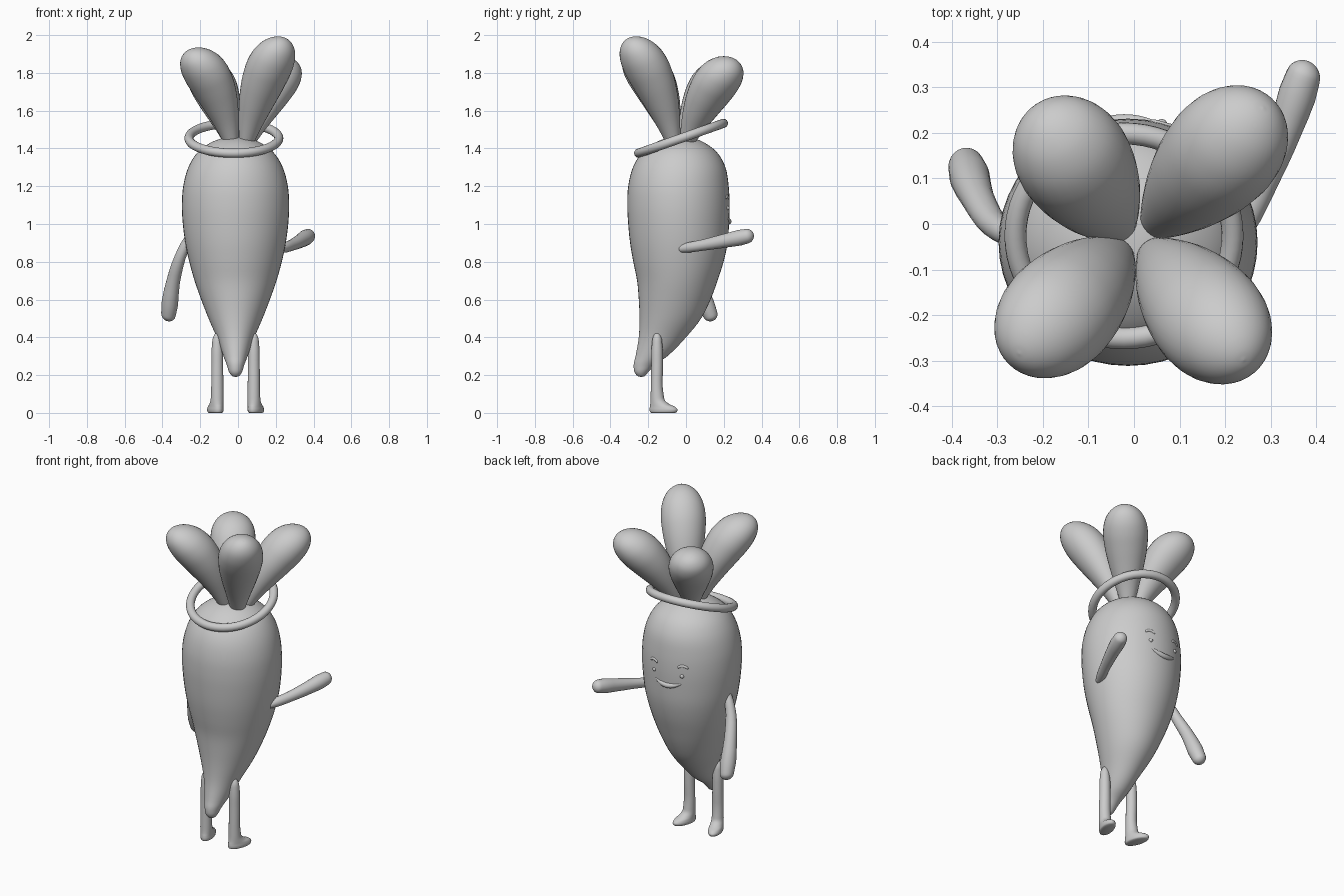
import bpy, bmesh
from math import sin, cos, pi, radians, sqrt, dist
from mathutils import Vector

if "Cube" in bpy.data.objects:
    bpy.data.objects.remove(bpy.data.objects["Cube"])


def smooth_rows(st, sub):
    """Cubic interpolation of stations, paced by their true spacing."""
    k = [0.0]
    for a, b in zip(st, st[1:]):
        k.append(k[-1] + max(dist(a, b), 1e-4))
    last = len(st) - 1

    def slope(i, j):
        if i in (0, last):
            m = 1 if i == 0 else last
            return (st[m][j] - st[m-1][j])/(k[m] - k[m-1])
        h0, h1 = k[i] - k[i-1], k[i+1] - k[i]
        d0, d1 = (st[i][j] - st[i-1][j])/h0, (st[i+1][j] - st[i][j])/h1
        return (d0*h1 + d1*h0)/(h0 + h1)

    rows = []
    for i in range(last):
        h = k[i+1] - k[i]
        for n in range(sub):
            t = n/sub
            rows.append([(2*t**3 - 3*t*t + 1)*st[i][j] + (t**3 - 2*t*t + t)*h*slope(i, j)
                         + (3*t*t - 2*t**3)*st[i+1][j] + (t**3 - t*t)*h*slope(i+1, j)
                         for j in range(5)])
    return rows + [list(st[-1])]


def loft(name, stations, u, v, sides=32, sub=4):
    """Skin elliptical rings (x, y, z, ru, rv) lying in the u-v plane."""
    bm = bmesh.new()
    rings = []
    for x, y, z, ru, rv in smooth_rows(stations, sub):
        ru, rv = max(ru, 0.001), max(rv, 0.001)
        rings.append([bm.verts.new(Vector((x, y, z)) + u*ru*cos(2*pi*k/sides) + v*rv*sin(2*pi*k/sides))
                      for k in range(sides)])
    for a, b in zip(rings, rings[1:]):
        for k in range(sides):
            n = (k + 1) % sides
            bm.faces.new((a[k], a[n], b[n], b[k]))
    bm.faces.new(rings[0])
    bm.faces.new(rings[-1])
    bmesh.ops.recalc_face_normals(bm, faces=bm.faces)
    me = bpy.data.meshes.new(name)
    bm.to_mesh(me)
    bm.free()
    ob = bpy.data.objects.new(name, me)
    bpy.context.collection.objects.link(ob)
    smooth(ob)


def smooth(ob):
    for p in ob.data.polygons:
        p.use_smooth = True


def limb(name, pts, sides=20):
    """Round-ended tapered tube through (x, y, z, r) points."""
    axis = (Vector(pts[-1][:3]) - Vector(pts[0][:3])).normalized()
    u = axis.orthogonal().normalized()
    v = axis.cross(u)
    st = []

    def dome(p, q, angles):
        d = (Vector(p[:3]) - Vector(q[:3])).normalized()
        for a in angles:
            c = Vector(p[:3]) + d*p[3]*sin(radians(a))
            r = p[3]*cos(radians(a))
            st.append((*c, r, r))

    dome(pts[0], pts[1], (90, 75, 50, 25))
    st += [(*p, p[3]) for p in pts]
    dome(pts[-1], pts[-2], (25, 50, 75, 90))
    loft(name, st, u, v, sides, 3)


X, Y = Vector((1, 0, 0)), Vector((0, 1, 0))

# Body: z, centre y, half width, half depth
BX = -0.013
BODY = [(.19, -.237, 0, 0), (.195, -.237, .018, .019), (.212, -.237, .032, .034),
        (.25, -.222, .045, .055), (.3, -.183, .064, .084), (.4, -.125, .1, .125),
        (.5, -.083, .143, .163), (.6, -.06, .182, .19), (.7, -.046, .217, .213),
        (.8, -.04, .245, .239), (.9, -.038, .266, .258), (1., -.039, .279, .267),
        (1.1, -.04, .284, .271), (1.2, -.04, .277, .266), (1.3, -.036, .25, .245),
        (1.37, -.034, .209, .206), (1.42, -.033, .15, .148), (1.45, -.033, .085, .085),
        (1.46, -.033, .04, .04), (1.462, -.033, 0, 0)]
loft("body", [(BX, cy, z, rx, ry) for z, cy, rx, ry in BODY], X, Y, 48)

# Leaves: plump drop profile, then base point, bulb centre and outward bend of each
LEAF = [(0, .036), (.2, .068), (.4, .098), (.58, .117), (.72, .122), (.83, .112),
        (.92, .086), (.975, .05), (.995, .022), (1, 0)]
LEAVES = [((.04, -.062, 1.42), (.203, -.254, 1.878), .035),
          ((-.032, -.062, 1.42), (-.207, -.239, 1.818), .045),
          ((.045, -.002, 1.42), (.233, .2, 1.772), .035),
          ((-.03, -.012, 1.42), (-.158, .178, 1.75), .035)]
for i, (base, bulb, bend) in enumerate(LEAVES):
    base, bulb = Vector(base), Vector(bulb)
    axis = (bulb - base).normalized()
    tip = bulb + axis*0.12
    u = axis.cross(Vector((0, 0, 1))).normalized()
    v = u.cross(axis)
    loft(f"leaf_{i+1}", [(*(base.lerp(tip, t) + v*4*bend*t*(1 - t)), r*1.03, r*.93)
                         for t, r in LEAF], u, v)

# Tilted ring around the crown
bpy.ops.mesh.primitive_torus_add(location=(-.022, -.026, 1.454), rotation=(radians(19.4), 0, 0),
                                 major_radius=.238, minor_radius=.024,
                                 major_segments=64, minor_segments=16)
ring = bpy.context.object
ring.name = "ring"
smooth(ring)

# Arms
limb("raised_arm", [(.235, -.02, .87, .022), (.29, .1, .89, .03),
                    (.333, .21, .912, .037), (.37, .32, .935, .039)])
limb("hanging_arm", [(-.265, -.03, .92, .022), (-.308, .0, .82, .03),
                     (-.342, .055, .7, .036), (-.368, .127, .525, .04)])

# Legs: height, forward offset, half width, half length
LEG = [(0, .035, .03, .066), (.004, .035, .036, .073), (.016, .036, .039, .077),
       (.03, .031, .038, .071), (.045, .016, .036, .053), (.065, .004, .034, .039),
       (.1, 0, .033, .034), (.25, 0, .031, .031), (.36, 0, .028, .028),
       (.4, 0, .022, .022), (.42, 0, .01, .01), (.423, 0, 0, 0)]
for side, name in ((1, "right_leg"), (-1, "left_leg")):
    fwd = Vector((side*sin(radians(17)), cos(radians(17)), 0))
    across = Vector((fwd.y, -fwd.x, 0))
    st = []
    for z, off, ru, rv in LEG:
        c = Vector((BX + side*.097, -.153, z)) + fwd*off
        st.append((*c, ru, rv))
    loft(name, st, across, fwd, 24)


# Face, laid on the back (+y) side of the body
def on_body(dx, z, r):
    for a, b in zip(BODY, BODY[1:]):
        if a[0] <= z <= b[0]:
            t = (z - a[0])/(b[0] - a[0])
            cy, rx, ry = (a[j] + (b[j] - a[j])*t for j in (1, 2, 3))
            x = dx - .016
            return (BX + x, cy - .003 + ry*sqrt(1 - (x/rx)**2), z, r)


for side, name in ((1, "right"), (-1, "left")):
    bpy.ops.mesh.primitive_uv_sphere_add(segments=16, ring_count=10, radius=.012,
                                         location=on_body(side*.09, 1.085, 0)[:3])
    eye = bpy.context.object
    eye.name = name + "_eye"
    smooth(eye)
    limb(name + "_brow", [on_body(side*.093 + d, 1.147 - 14*d*d, .009)
                          for d in (-.022, -.011, 0, .011, .022)], 12)

limb("mouth", [on_body(.08*t, 1.013 + .02*t*t, .006 + .01*(1 - t*t))
               for t in (-1, -.75, -.5, -.25, 0, .25, .5, .75, 1)], 12)
